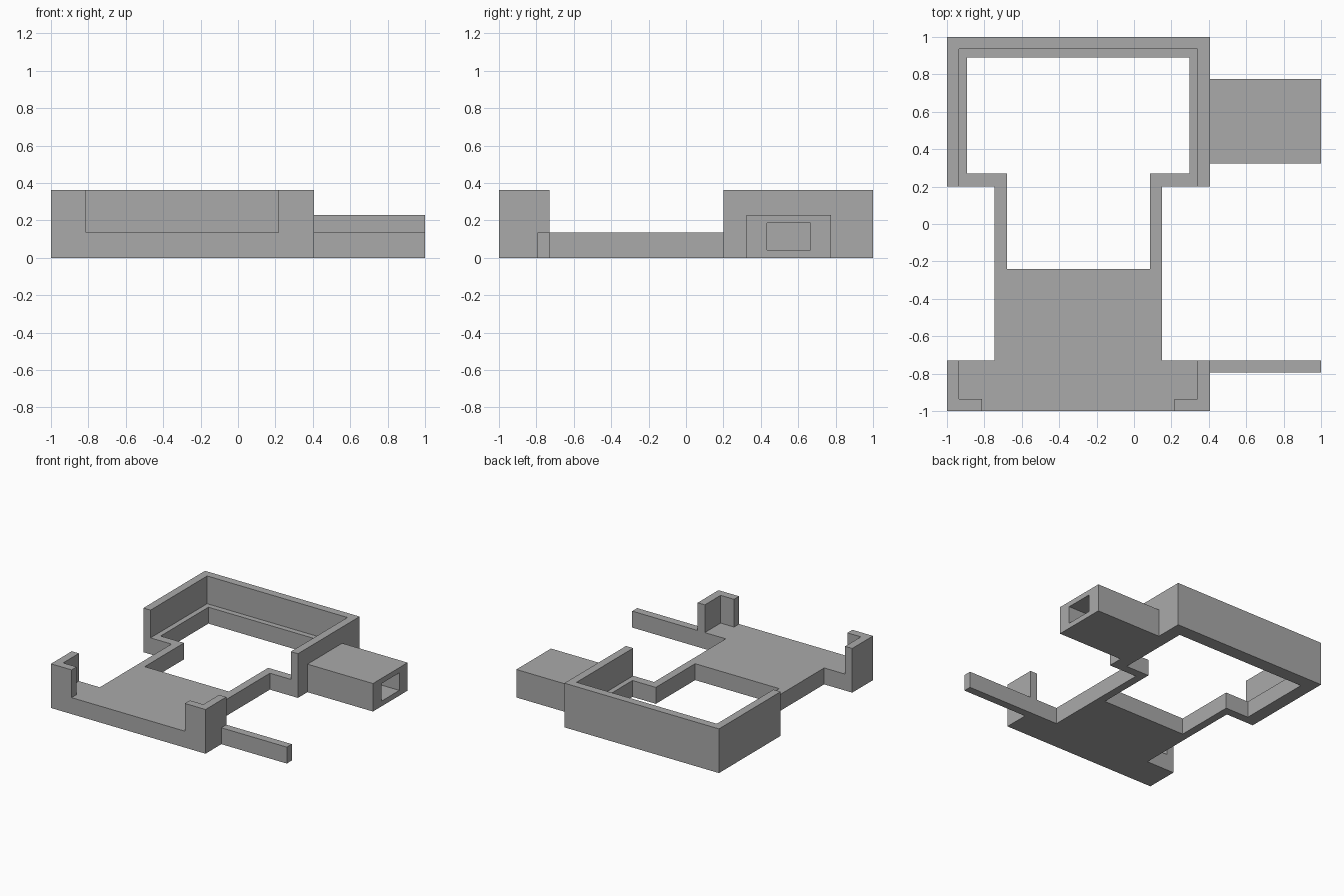
import bpy, bmesh
from mathutils import Matrix

cube = bpy.data.objects.get("Cube")
if cube:
    bpy.data.objects.remove(cube, do_unlink=True)

grey = bpy.data.materials.new("plain grey")
grey.use_nodes = True
colour = (0.4, 0.4, 0.4, 1)
grey.diffuse_color = colour
grey.node_tree.nodes["Principled BSDF"].inputs["Base Color"].default_value = colour

CX = -0.2975           # centre line of the frame
HALF = 0.7025          # half width of the frame
WALL = 0.065
PLATE, TOP = 0.135, 0.363


def prism(name, points, low, high, place, mirror=True, base=True):
    """Extrude a profile; half profiles are mirrored across local x = 0."""
    bm = bmesh.new()
    face = bm.faces.new([bm.verts.new((x, y, low)) for x, y in points])
    made = bmesh.ops.extrude_face_region(bm, geom=[face], use_keep_orig=True)
    for v in made["geom"]:
        if isinstance(v, bmesh.types.BMVert):
            v.co.z = high
    bmesh.ops.recalc_face_normals(bm, faces=bm.faces)
    # remove seam faces on the mirror plane, and hidden bases
    inner = [f for f in bm.faces if
             (mirror and all(abs(v.co.x) < 1e-5 for v in f.verts)) or
             (not base and all(abs(v.co.z - low) < 1e-5 for v in f.verts))]
    bmesh.ops.delete(bm, geom=inner, context="FACES")
    mesh = bpy.data.meshes.new(name)
    bm.to_mesh(mesh)
    bm.free()
    mesh.materials.append(grey)
    obj = bpy.data.objects.new(name, mesh)
    obj.matrix_world = place
    bpy.context.collection.objects.link(obj)
    if mirror:
        obj.modifiers.new("Mirror", "MIRROR").use_axis[0] = True
    return obj


centre = Matrix.Translation((CX, 0, 0))

# Base plate with its stepped opening
prism("base_plate", [
    (0, -1), (HALF, -1), (HALF, -0.73), (0.4475, -0.73), (0.4475, 0.2),
    (HALF, 0.2), (HALF, 1), (0, 1), (0, 0.89), (0.595, 0.89),
    (0.595, 0.27), (0.3825, 0.27), (0.3825, -0.24), (0, -0.24)],
    0, PLATE, centre)

# Rear wall around three sides
prism("rear_wall", [
    (0, 1 - WALL), (HALF - WALL, 1 - WALL), (HALF - WALL, 0.2),
    (HALF, 0.2), (HALF, 1), (0, 1)], PLATE, TOP, centre, base=False)

# Front corner posts
prism("front_corners", [
    (HALF, -1), (HALF, -0.73), (HALF - WALL, -0.73),
    (HALF - WALL, WALL - 1), (0.515, WALL - 1), (0.515, -1)],
    PLATE, TOP, centre, base=False)

# Hollow side tube, extruded along x
along_x = Matrix(((0, 0, 1, 0), (1, 0, 0, 0.549), (0, 1, 0, 0), (0, 0, 0, 1)))
prism("side_tube", [
    (0, 0), (0.225, 0), (0.225, 0.23), (0, 0.23),
    (0, 0.187), (0.117, 0.187), (0.117, 0.043), (0, 0.043)],
    CX + HALF, 1, along_x)

# Thin side arm
prism("side_arm", [(0.405, -0.795), (1, -0.795), (1, -0.73), (0.405, -0.73)],
      0, PLATE, Matrix.Identity(4), mirror=False)
